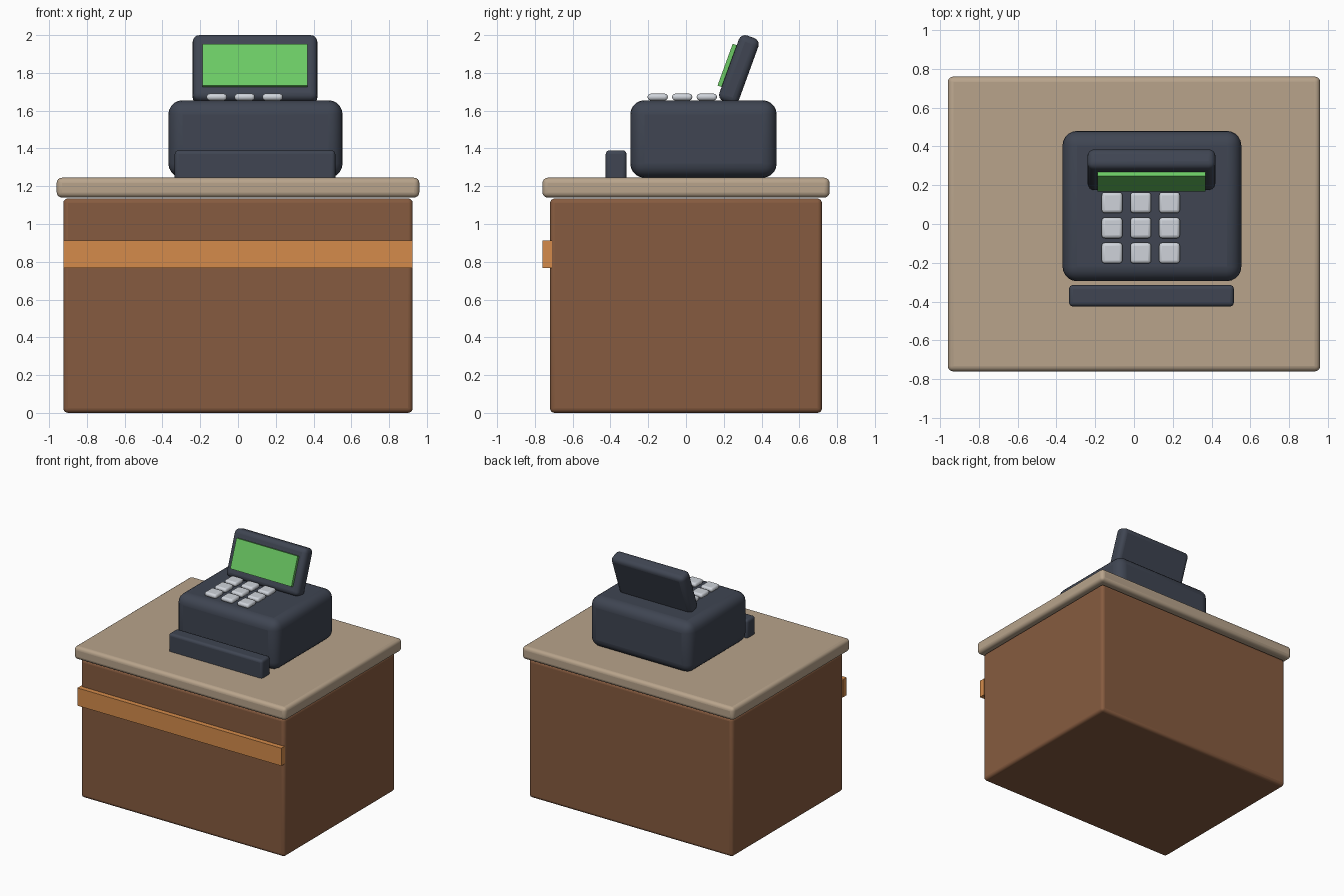
import bpy, math
from mathutils import Matrix, Vector

if "Cube" in bpy.data.objects:
    bpy.data.objects.remove(bpy.data.objects["Cube"])


def material(name, rgb):
    m = bpy.data.materials.new(name)
    m.diffuse_color = (*rgb, 1)
    m.use_nodes = True
    m.node_tree.nodes["Principled BSDF"].inputs["Base Color"].default_value = m.diffuse_color
    return m


WOOD = material("brown_wood", (0.24, 0.105, 0.05))
TOP = material("tan_top", (0.48, 0.37, 0.26))
TRIM = material("orange_trim", (0.66, 0.26, 0.07))
DARK = material("dark_slate", (0.05, 0.06, 0.085))
GREEN = material("green_display", (0.15, 0.6, 0.13))
KEY = material("light_key", (0.62, 0.65, 0.7))


def box(name, center, size, mat, bevel=0.0, segments=4, tilt=0.0):
    """Box of full size at center, optionally rounded and leaned back about x."""
    bpy.ops.mesh.primitive_cube_add(size=1)
    ob = bpy.context.object
    ob.name = name
    ob.data.transform(Matrix.Diagonal((*size, 1)))
    ob.location = center
    ob.rotation_euler.x = -tilt
    ob.data.materials.append(mat)
    if bevel:
        b = ob.modifiers.new("rounding", "BEVEL")
        b.width = bevel
        b.segments = segments
        bpy.ops.object.shade_smooth_by_angle(angle=math.radians(35))
    return ob


# Counter
box("counter_body", (0, 0, 0.5725), (1.85, 1.44, 1.135), WOOD, 0.025)
box("counter_top", (0, 0, 1.1925), (1.92, 1.52, 0.105), TOP, 0.028)
box("counter_stripe", (0, -0.735, 0.84), (1.85, 0.05, 0.145), TRIM)
bpy.data.objects["counter_body"].location.z = 0.5675

# Register body and cash drawer front
box("register_body", (0.0925, 0.0925, 1.45), (0.922, 0.775, 0.41), DARK, 0.075, 5)
box("cash_drawer", (0.09, -0.37, 1.305), (0.85, 0.11, 0.17), DARK, 0.02)

# Leaning screen with display panel set on its front face
TILT = math.radians(20)
screen_center = Vector((0.09, 0.28, 1.817))
back = Vector((0, math.cos(TILT), -math.sin(TILT)))
box("screen_housing", screen_center, (0.66, 0.11, 0.37), DARK, 0.035, 4, TILT)
box("display_panel", screen_center - back * 0.0625, (0.555, 0.03, 0.235), GREEN, tilt=TILT)

# Keypad
for row in range(3):
    for col in range(3):
        box(f"key_{row}_{col}", (-0.113 + 0.148 * col, -0.15 + 0.13 * row, 1.672),
            (0.107, 0.107, 0.036), KEY, 0.016, 3)
